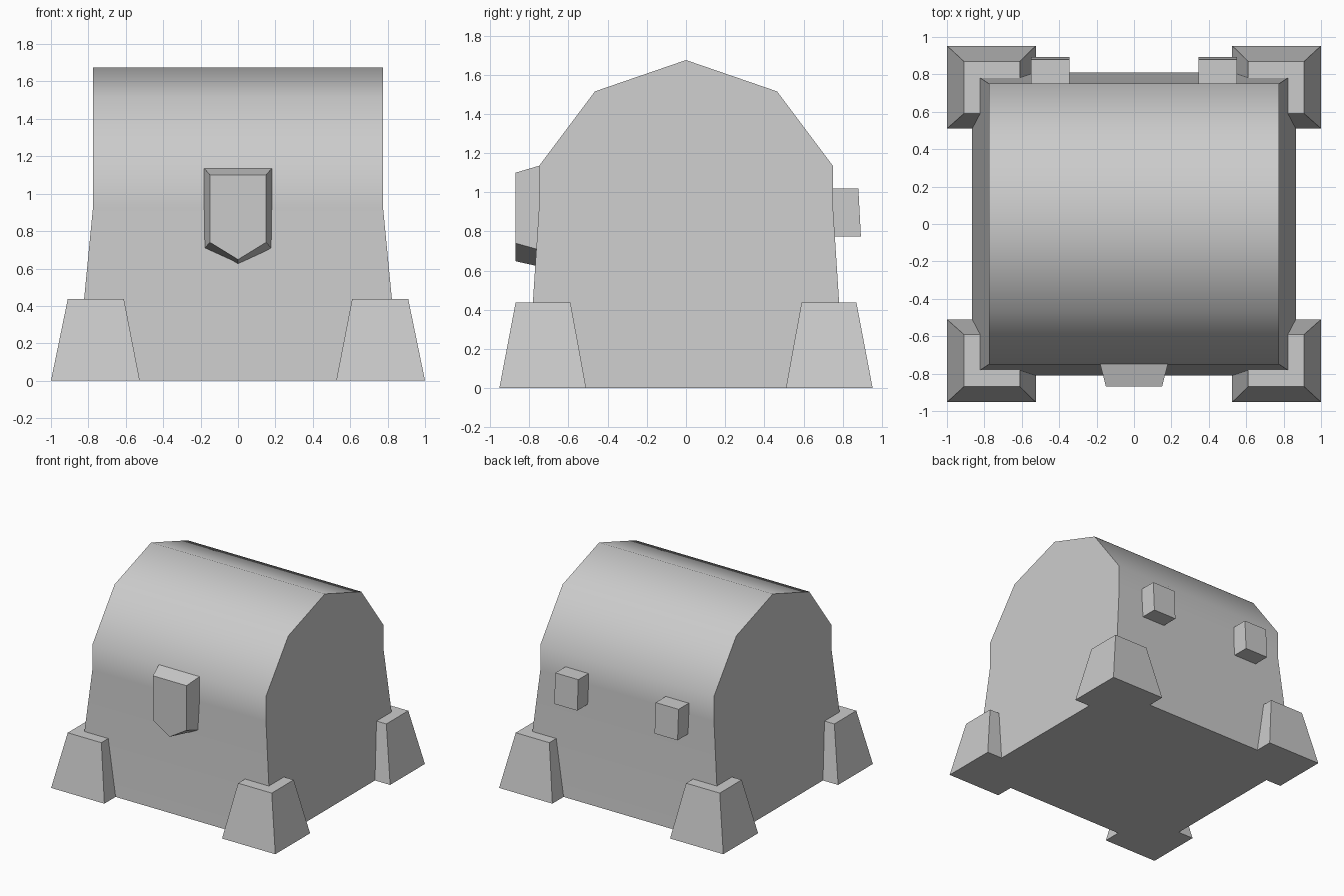
import bpy
import math

cube = bpy.data.objects.get("Cube")
if cube:
    bpy.data.objects.remove(cube, do_unlink=True)

GREY = (0.6, 0.6, 0.6, 1)
stone = bpy.data.materials.new("plain grey")
stone.use_nodes = True
stone.diffuse_color = GREY
stone.node_tree.nodes["Principled BSDF"].inputs["Base Color"].default_value = GREY


def loft(name, first, second, smooth=0):
    """Solid between two matching outlines, capped at both ends."""
    n = len(first)
    faces = [tuple(range(n)), tuple(range(n, 2 * n))]
    faces += [(i, (i + 1) % n, n + (i + 1) % n, n + i) for i in range(n)]
    mesh = bpy.data.meshes.new(name)
    mesh.from_pydata(first + second, [], faces)
    mesh.materials.append(stone)
    obj = bpy.data.objects.new(name, mesh)
    bpy.context.collection.objects.link(obj)
    bpy.ops.object.select_all(action="DESELECT")
    bpy.context.view_layer.objects.active = obj
    obj.select_set(True)
    bpy.ops.object.mode_set(mode="EDIT")
    bpy.ops.mesh.select_all(action="SELECT")
    bpy.ops.mesh.normals_make_consistent(inside=False)
    bpy.ops.object.mode_set(mode="OBJECT")
    if smooth:
        bpy.ops.object.shade_smooth_by_angle(angle=math.radians(smooth))
    return obj


def rect(x0, x1, y0, y1, z):
    return [(x0, y0, z), (x1, y0, z), (x1, y1, z), (x0, y1, z)]


# Barrel-roofed body: half profile of (half width x, half depth y, height)
half = [(0.865, 0.81, 0), (0.775, 0.75, 0.93), (0.775, 0.75, 1.135), (0.775, 0.465, 1.515)]
ridge = (0.775, 0, 1.675)
profile = [(x, -y, z) for x, y, z in half] + [ridge] + half[::-1]
loft("body", profile, [(-x, y, z) for x, y, z in profile], smooth=45)

# Tapered corner feet
for sx, side in ((1, "left"), (-1, "right")):
    for sy, end in ((-1, "front"), (1, "back")):
        loft(f"{end}_{side}_foot",
             rect(sx * 0.525, sx, sy * 0.51, sy * 0.953, 0),
             rect(sx * 0.61, sx * 0.91, sy * 0.59, sy * 0.87, 0.437))


# Shield-shaped front plate with sloped rim
def shield(w, top, shoulder, tip, y):
    return [(-w, y, top), (w, y, top), (w, y, shoulder), (0, y, tip), (-w, y, shoulder)]


loft("front_shield", shield(0.182, 1.137, 0.705, 0.62, -0.745),
     shield(0.15, 1.1, 0.74, 0.648, -0.87))

# Small blocks on the back wall
for s, side in ((1, "left"), (-1, "right")):
    loft(f"back_{side}_block",
         rect(s * 0.345, s * 0.55, 0.7, 0.893, 0.775),
         rect(s * 0.345, s * 0.55, 0.7, 0.88, 1.02))
